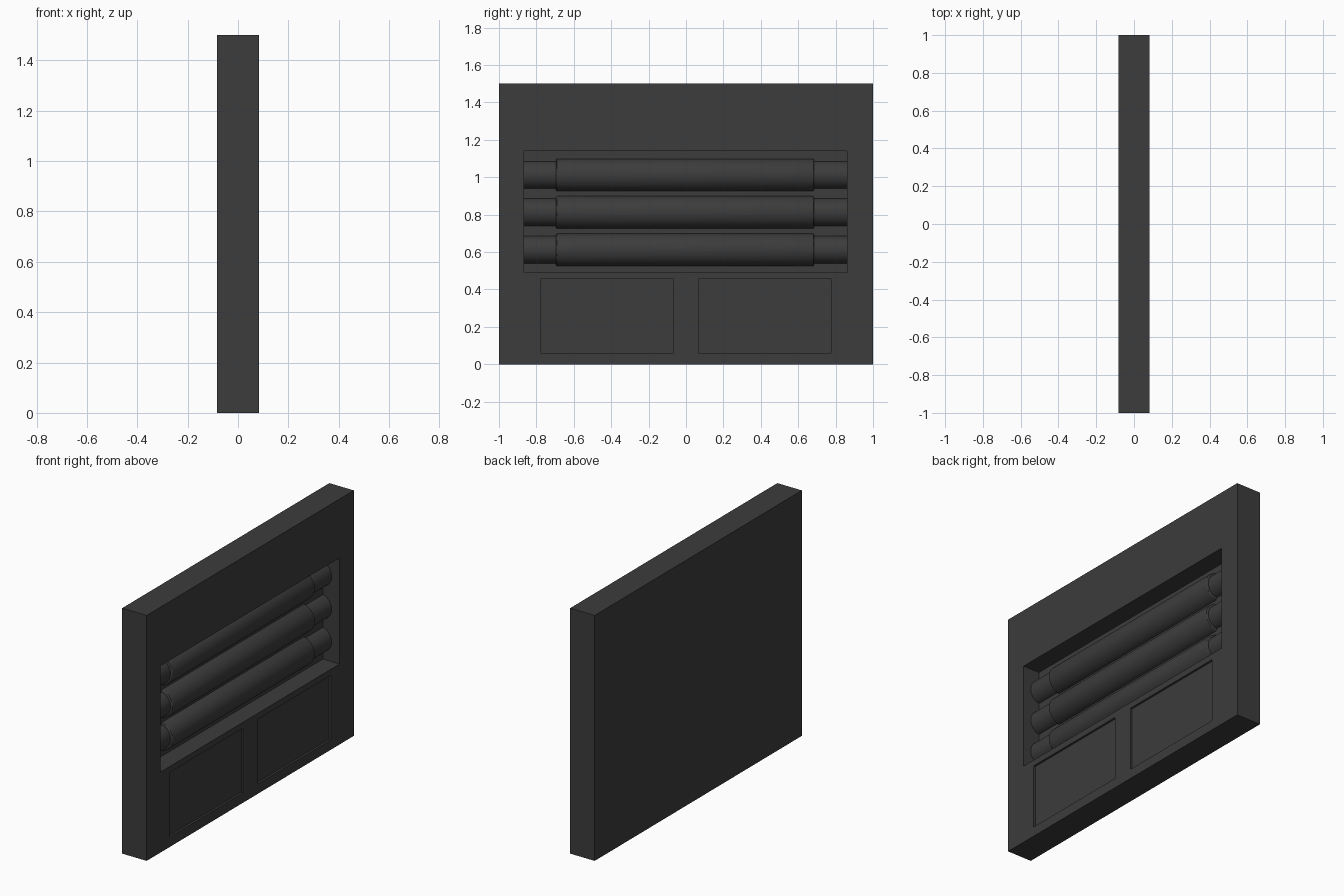
import bpy
import bmesh
from math import pi
from mathutils import Matrix

cube = bpy.data.objects.get("Cube")
if cube:
    bpy.data.objects.remove(cube, do_unlink=True)

FRONT = 0.083      # x of the open face
FLOOR = -0.03      # x of the recess floor

charcoal = bpy.data.materials.new("charcoal")
charcoal.use_nodes = True
color = (0.045, 0.045, 0.045, 1)
charcoal.diffuse_color = color
charcoal.node_tree.nodes["Principled BSDF"].inputs["Base Color"].default_value = color


def add_object(name, bm):
    mesh = bpy.data.meshes.new(name)
    bm.to_mesh(mesh)
    bm.free()
    mesh.materials.append(charcoal)
    obj = bpy.data.objects.new(name, mesh)
    bpy.context.collection.objects.link(obj)
    return obj


def box(name, x, y, z):
    bm = bmesh.new()
    bmesh.ops.create_cube(bm, size=1)
    for v in bm.verts:
        for axis, (low, high) in enumerate((x, y, z)):
            v.co[axis] = high if v.co[axis] > 0 else low
    return add_object(name, bm)


def activate(obj):
    bpy.ops.object.select_all(action="DESELECT")
    obj.select_set(True)
    bpy.context.view_layer.objects.active = obj


def cut(target, cutter):
    cutter.hide_render = True
    mod = target.modifiers.new("cut", "BOOLEAN")
    mod.operation = "DIFFERENCE"
    mod.solver = "EXACT"
    mod.object = cutter
    activate(target)
    bpy.ops.object.modifier_apply(modifier=mod.name)
    bpy.data.objects.remove(cutter, do_unlink=True)


def roller(name, radius, y0, y1, z, rounding=0):
    bm = bmesh.new()
    turn = Matrix.Translation((-0.045, (y0 + y1) / 2, z)) @ Matrix.Rotation(pi / 2, 4, "X")
    bmesh.ops.create_cone(bm, cap_ends=True, segments=48, radius1=radius,
                          radius2=radius, depth=y1 - y0, matrix=turn)
    if rounding:
        rims = [e for e in bm.edges if any(len(f.verts) > 4 for f in e.link_faces)]
        bmesh.ops.bevel(bm, geom=rims, offset=rounding, segments=3,
                        profile=0.5, affect="EDGES")
    # Trim away the half buried in the slab's back
    bmesh.ops.bisect_plane(bm, geom=bm.verts[:] + bm.edges[:] + bm.faces[:],
                           plane_co=(FLOOR - 0.01, 0, 0), plane_no=(-1, 0, 0),
                           clear_outer=True)
    obj = add_object(name, bm)
    activate(obj)
    bpy.ops.object.shade_smooth_by_angle()


# Slab with one deep recess and two shallow panels
slab = box("slab", (-FRONT, FRONT), (-1, 1), (0, 1.5))
cut(slab, box("recess_cutter", (FLOOR, 0.2), (-0.865, 0.862), (0.492, 1.14)))
for side in (-1, 1):
    ends = sorted((side * 0.068, side * 0.778))
    cut(slab, box("panel_cutter", (FRONT - 0.013, 0.2), ends, (0.06, 0.455)))

# Three rollers, each a thin shaft with a thicker sleeve
for label, z in (("lower", 0.612), ("middle", 0.812), ("upper", 1.012)):
    roller(label + "_shaft", 0.075, -0.865, 0.862, z)
    roller(label + "_sleeve", 0.088, -0.695, 0.685, z, 0.008)
